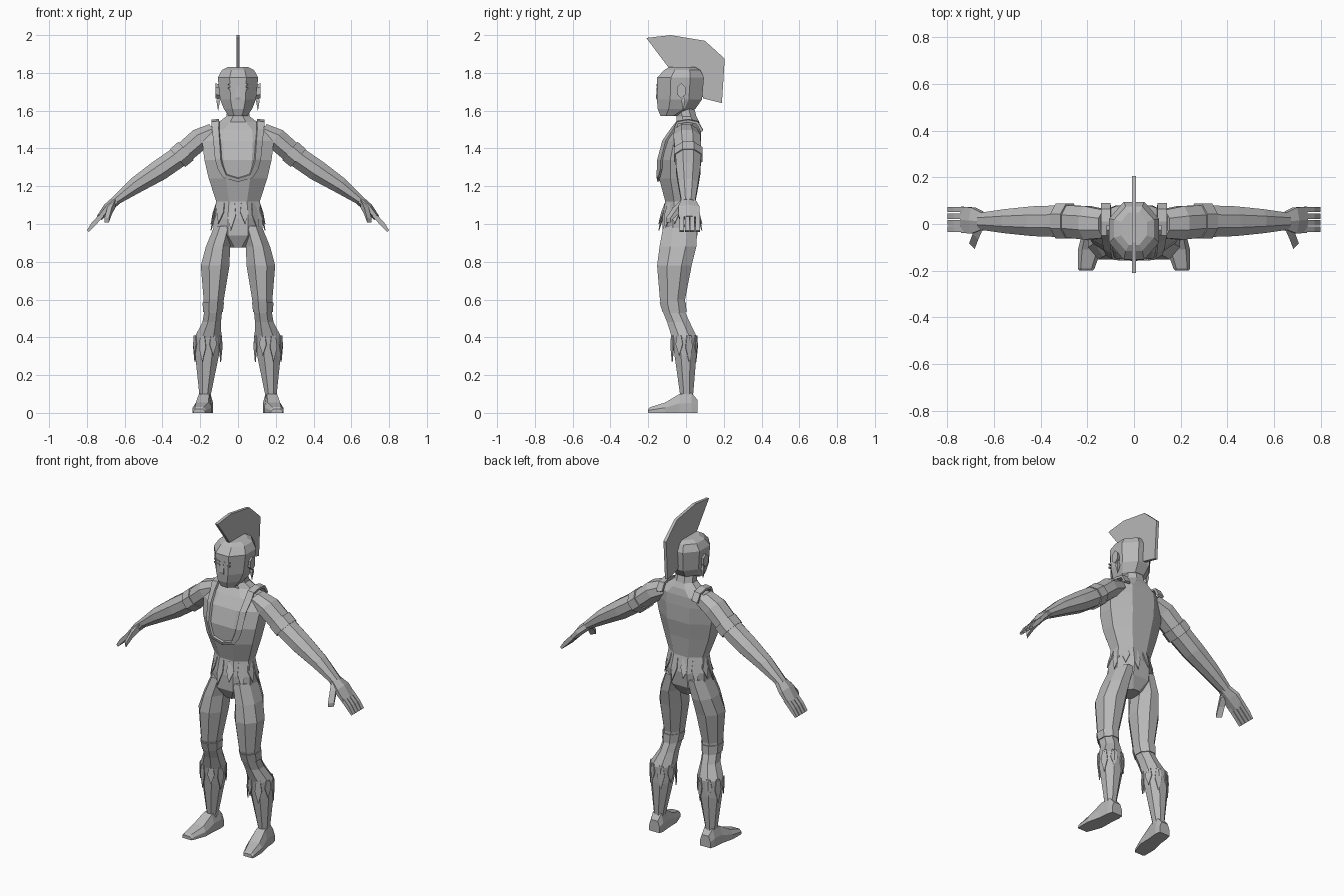
import bpy, bmesh, math
from mathutils import Vector as V
from mathutils.bvhtree import BVHTree

if "Cube" in bpy.data.objects:
    bpy.data.objects.remove(bpy.data.objects["Cube"])

grey = bpy.data.materials.new("plain_grey")
grey.diffuse_color = (0.48, 0.48, 0.48, 1)
grey.use_nodes = True
grey.node_tree.nodes["Principled BSDF"].inputs["Base Color"].default_value = grey.diffuse_color


def finish(name, bm, mirror=False, thick=0):
    bmesh.ops.recalc_face_normals(bm, faces=bm.faces)
    me = bpy.data.meshes.new(name)
    bm.to_mesh(me)
    bm.free()
    ob = bpy.data.objects.new(name, me)
    bpy.context.collection.objects.link(ob)
    me.materials.append(grey)
    if thick:
        m = ob.modifiers.new("thickness", 'SOLIDIFY')
        m.thickness = thick
        m.offset = 0
    if mirror:
        m = ob.modifiers.new("mirror", 'MIRROR')
        m.use_mirror_merge = False
    return ob


def ring(c, u, v, n=8):
    """Flat-sided polygon around c, reaching exactly u and v."""
    k = 1 / math.cos(math.pi / n)
    return [V(c) + V(u) * k * math.cos(a) + V(v) * k * math.sin(a)
            for a in [(i + .5) * 2 * math.pi / n for i in range(n)]]


def loft(name, rings, mirror=False, bm=None):
    keep = bm is not None
    bm = bm or bmesh.new()
    vs = [[bm.verts.new(p) for p in r] for r in rings]
    n = len(vs[0])
    for a, b in zip(vs, vs[1:]):
        for i in range(n):
            bm.faces.new((a[i], a[(i + 1) % n], b[(i + 1) % n], b[i]))
    bm.faces.new(vs[0])
    bm.faces.new(vs[-1])
    return bm if keep else finish(name, bm, mirror)


def level(z, x0, x1, y0, y1, n=8):
    """Horizontal section from its extents."""
    return ring(((x0 + x1) / 2, (y0 + y1) / 2, z),
                ((x1 - x0) / 2, 0, 0), (0, (y1 - y0) / 2, 0), n)


# torso and neck
torso = loft("torso", [level(z, -w, w, a, b, 8) for z, w, a, b in [
    (.875, .045, -.09, .02), (.94, .13, -.125, .06), (1.03, .13, -.125, .07),
    (1.12, .115, -.11, .05), (1.24, .155, -.142, .062), (1.34, .178, -.15, .078),
    (1.44, .19, -.122, .08), (1.50, .18, -.082, .078), (1.54, .10, -.05, .07),
    (1.57, .062, -.05, .055), (1.65, .05, -.07, .035)]])

# head
loft("head", [level(z, -w, w, a, b, 8) for z, w, a, b in [
    (1.572, .05, -.135, -.04), (1.61, .075, -.15, .05), (1.66, .095, -.154, .085),
    (1.775, .107, -.153, .095), (1.815, .085, -.115, .075), (1.83, .055, -.09, .05)]])

# crest plate running over the head
bm = bmesh.new()
prof = [(-.21, 1.985), (-.08, 2.0), (.10, 1.97), (.205, 1.875), (.19, 1.64),
        (.09, 1.665), (.075, 1.76), (.0, 1.81), (-.09, 1.825)]
lo = [bm.verts.new((-.009, y, z)) for y, z in prof]
hi = [bm.verts.new((.009, y, z)) for y, z in prof]
bm.faces.new(lo)
bm.faces.new(hi)
for i in range(len(prof)):
    j = (i + 1) % len(prof)
    bm.faces.new((lo[i], lo[j], hi[j], hi[i]))
finish("crest", bm)

# ears, hanging ear drops, brow and eye slits
loft("ear", [ring((x, -.025, 1.70 + dz), (0, w, 0), (0, 0, h), 6) for x, w, h, dz in
             [(.09, .015, .03, 0), (.118, .022, .035, .005)]], True)
loft("ear_drop", [level(z, .105 - w, .105 + w, -.015 - w, -.015 + w, 4)
                  for z, w in [(1.68, .004), (1.65, .009), (1.60, .001)]], True)
for nm, z, h in [("eye", 1.715, .004), ("brow", 1.735, .003)]:
    loft(nm, [ring((.034, y, z), (.02, 0, .004), (0, 0, h), 4) for y in (-.15, -.157)], True)
loft("nose", [level(z, -w, w, -.15 - d, -.14, 4) for z, w, d in
              [(1.66, .012, .006), (1.67, .015, .009), (1.73, .006, .003)]])

# arms
nrm = V((.64, 0, .77))
arm = [(.12, 1.49, .06, .05, .0), (.20, 1.452, .072, .058, .005), (.30, 1.365, .068, .056, .012),
       (.42, 1.282, .064, .056, .012), (.54, 1.205, .052, .044, .012), (.66, 1.115, .036, .022, .012)]
loft("arm", [ring((x, y, z), (0, ry, 0), nrm * rn) for x, z, ry, rn, y in arm], True)
loft("arm_band", [ring((x, .012, z), (0, .075, 0), nrm * r)
                  for x, z, r in [(.275, 1.387, .063), (.32, 1.349, .062)]], True)

# hands: palm, four fingers, thumb
hn = V((.75, 0, .66))
bm = bmesh.new()
loft("", [ring((x, y, z), (0, ry, 0), hn * t, 6) for x, y, z, ry, t in
          [(.645, .012, 1.125, .036, .022), (.69, .015, 1.085, .056, .022),
           (.735, .018, 1.032, .056, .014)]], bm=bm)
for i in range(4):
    y = -.022 + i * .028
    loft("", [ring((x, y, z), (0, .0115, 0), hn * t, 4) for x, z, t in
              [(.72, 1.048, .012), (.765, 1.0, .012), (.795, .962, .007)]], bm=bm)
loft("", [ring(c, (.012, .012, 0), V((.0, 0, .014)) * t, 4) for c, t in
          [((.66, -.01, 1.11), 1.6), ((.68, -.055, 1.07), 1.3), ((.695, -.095, 1.02), .8)]], bm=bm)
finish("hand", bm, True)

# legs
leg = [(.99, .02, .125, -.12, .06), (.88, .042, .17, -.14, .055), (.78, .045, .197, -.153, .03),
       (.60, .075, .182, -.138, -.005), (.53, .085, .18, -.12, -.003), (.48, .09, .188, -.10, .02),
       (.40, .088, .23, -.075, .058), (.30, .102, .226, -.06, .055), (.10, .143, .205, -.032, .038),
       (.03, .14, .205, -.03, .045)]
loft("leg", [level(*s) for s in leg], True)
loft("knee_band", [level(z, a, b, c, d) for z, a, b, c, d in
                   [(.585, .074, .187, -.14, .0), (.535, .08, .186, -.125, .002)]], True)


# feet, pointing slightly outwards
def slab(y, x, w, h):
    return [V(p) for p in [(x - w, y, 0), (x + w, y, 0), (x + w, y, h * .5),
                           (x + w * .65, y, h), (x - w * .65, y, h), (x - w, y, h * .5)]]


loft("foot", [slab(.06, .172, .035, .07), slab(.03, .174, .042, .105), slab(-.035, .18, .042, .10),
              slab(-.11, .19, .05, .055), slab(-.19, .205, .036, .03),
              slab(-.20, .206, .03, .02)], True)


# leaf fringes at the waist and below the knees
def fringe(name, c, rt, rb, zt, zb, count, wid, mirror=False):
    bm = bmesh.new()
    for i in range(count):
        a = (i + .5) * 2 * math.pi / count
        d, t = V((math.cos(a), math.sin(a), 0)), V((-math.sin(a), math.cos(a), 0))
        z1 = zb + (.035 if i % 2 else 0)
        at = lambda f: V((c[0] + d.x * (rt[0] + (rb[0] - rt[0]) * f),
                          c[1] + d.y * (rt[1] + (rb[1] - rt[1]) * f), zt + (z1 - zt) * f))
        bm.faces.new([bm.verts.new(p) for p in
                      (at(0) - t * wid * .6, at(.45) - t * wid, at(1), at(.45) + t * wid,
                       at(0) + t * wid * .6)])
    finish(name, bm, mirror, .005)


fringe("waist_fringe", (0, -.03), (.115, .08), (.148, .118), 1.11, .965, 12, .022)
fringe("knee_fringe", (.16, -.01), (.073, .068), (.074, .068), .41, .27, 8, .02, True)

# raised harness rim following the chest, then over the shoulder
bm = bmesh.new()
bm.from_mesh(torso.data)
tree = BVHTree.FromBMesh(bm)
bm.free()


def on_chest(x, z, out):
    hit = tree.ray_cast(V((x, -1, z)), V((0, 1, 0)))[0]
    return V((x, (hit.y if hit else -.05) - out, z))


rim = [((0, 1.225), (0, 1.243)), ((.075, 1.245), (.062, 1.262)), ((.103, 1.29), (.08, 1.31)),
       ((.118, 1.34), (.088, 1.34)), ((.128, 1.44), (.095, 1.44)), ((.136, 1.50), (.10, 1.50))]
rows = [[on_chest(*p, .006) for p in pair] for pair in rim]
rows += [[V((.14, y, z)), V((.10, y, z + .005))] for y, z in
         [(-.045, 1.535), (.01, 1.545), (.06, 1.535), (.085, 1.49)]]
bm = bmesh.new()
vs = [[bm.verts.new(p) for p in r] for r in rows]
for a, b in zip(vs, vs[1:]):
    bm.faces.new((a[0], a[1], b[1], b[0]))
finish("chest_harness", bm, True, .014)
